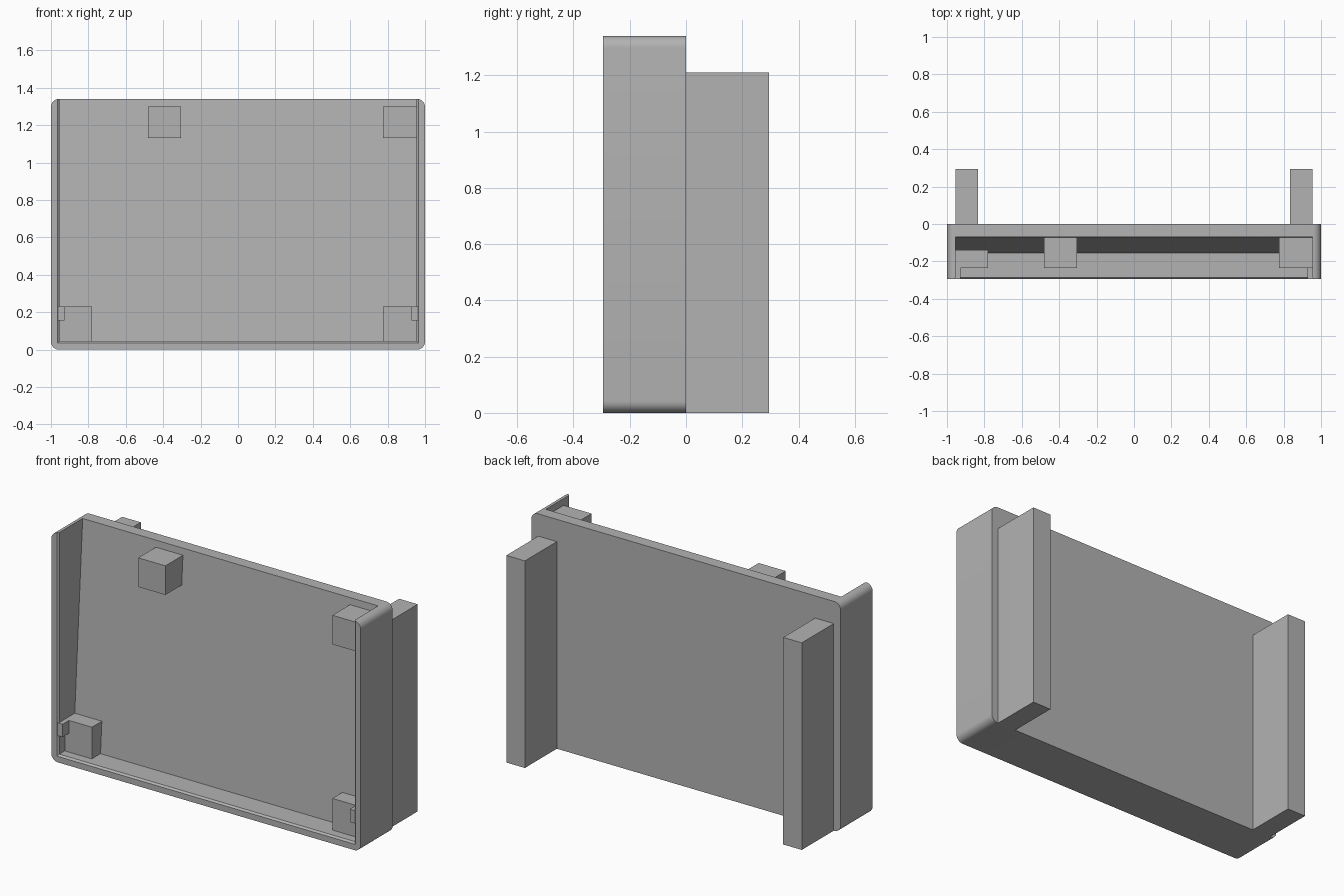
import bpy, bmesh, math

if "Cube" in bpy.data.objects:
    bpy.data.objects.remove(bpy.data.objects["Cube"])

grey = bpy.data.materials.new("plain grey")
grey.diffuse_color = (0.45, 0.45, 0.45, 1)
grey.use_nodes = True
grey.node_tree.nodes["Principled BSDF"].inputs["Base Color"].default_value = grey.diffuse_color

H, FRONT, RIM = 1.34, -0.295, 0.955   # height, front plane, half inner width


def finish(name, bm):
    bmesh.ops.recalc_face_normals(bm, faces=bm.faces)
    me = bpy.data.meshes.new(name)
    bm.to_mesh(me)
    bm.free()
    me.materials.append(grey)
    ob = bpy.data.objects.new(name, me)
    bpy.context.collection.objects.link(ob)
    return ob


def loft(name, a, b):
    """Closed solid between two matching loops of points."""
    bm = bmesh.new()
    va = [bm.verts.new(p) for p in a]
    vb = [bm.verts.new(p) for p in b]
    n = len(va)
    bm.faces.new(va)
    bm.faces.new(vb[::-1])
    for i in range(n):
        bm.faces.new((va[i], vb[i], vb[(i + 1) % n], va[(i + 1) % n]))
    return finish(name, bm)


def box(name, x0, x1, y0, y1, z0, z1):
    rect = [(x0, z0), (x1, z0), (x1, z1), (x0, z1)]
    return loft(name, [(x, y0, z) for x, z in rect], [(x, y1, z) for x, z in rect])


def cut(target, cutter):
    mod = target.modifiers.new("cut", 'BOOLEAN')
    mod.operation, mod.solver, mod.object = 'DIFFERENCE', 'EXACT', cutter
    bpy.context.view_layer.objects.active = target
    bpy.ops.object.modifier_apply(modifier=mod.name)
    bpy.data.objects.remove(cutter)


# Tray body: rounded rectangle extruded front to back
R, outline = 0.042, []
for cx, cz, start in ((1 - R, R, -90), (1 - R, H - R, 0), (R - 1, H - R, 90), (R - 1, R, 180)):
    for i in range(9):
        t = math.radians(start + i * 90 / 8)
        outline.append((cx + R * math.cos(t), cz + R * math.sin(t)))
tray = loft("tray", [(x, FRONT, z) for x, z in outline], [(x, 0, z) for x, z in outline])

# Cavity open at the front and top, with a sloping back
slope = (0.155 - 0.07) / (H - 0.045)
side = [(-0.5, 0.045), (-0.155, 0.045), (-0.07 + slope * 0.2, H + 0.2), (-0.5, H + 0.2)]
cut(tray, loft("cavity", [(-RIM, y, z) for y, z in side], [(RIM, y, z) for y, z in side]))


# Flared inner edge along the front rim
def rim_loop(y, w, z):
    return [(-w, y, z), (w, y, z), (w, y, H + 0.2), (-w, y, H + 0.2)]


cut(tray, loft("rim_flare", rim_loop(FRONT - 0.01, RIM + 0.02, 0.025),
               rim_loop(FRONT + 0.01, RIM, 0.045)))

tray.select_set(True)
bpy.context.view_layer.objects.active = tray
bpy.ops.object.shade_smooth_by_angle(angle=math.radians(25))

# Support blocks against the sloping back
for name, x0, x1, z0, z1 in (("upper_left_block", -0.48, -0.305, 1.13, 1.30),
                             ("upper_right_block", 0.775, RIM, 1.13, 1.30),
                             ("lower_left_block", -RIM, -0.78, 0.045, 0.23),
                             ("lower_right_block", 0.775, RIM, 0.045, 0.23)):
    box(name, x0, x1, -0.235, -0.05, z0, z1)

# Mirrored clips on the side walls and rear legs
for s, label in ((-1, "left"), (1, "right")):
    cx = sorted((s * 0.928, s * 0.975))
    box(label + "_clip", *cx, FRONT + 0.002, -0.23, 0.155, 0.23)
    lx = sorted((s * 0.835, s * RIM))
    box(label + "_rear_leg", *lx, 0, 0.295, 0, 1.21)
